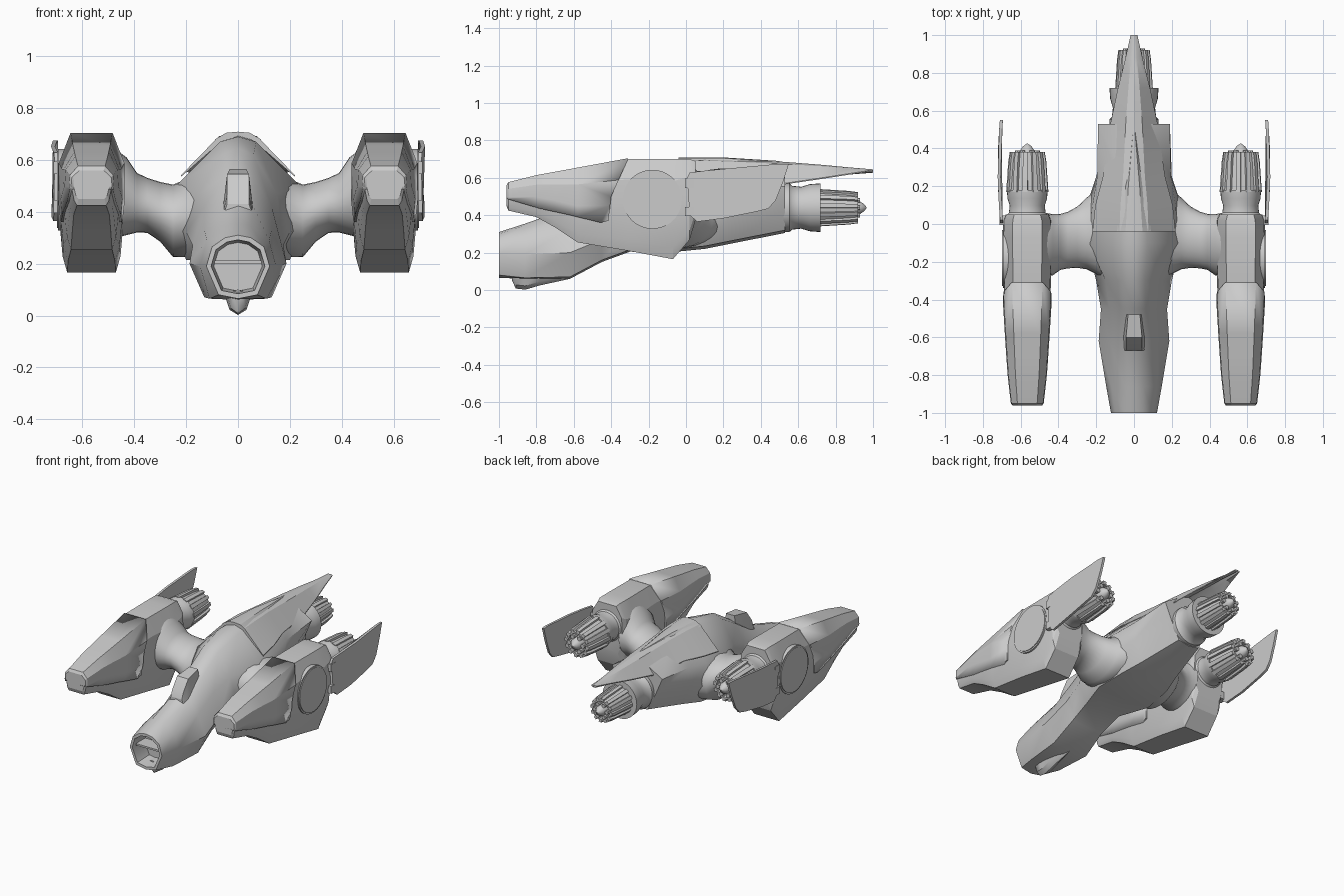
import bpy, bmesh, math
from mathutils import Vector

if "Cube" in bpy.data.objects:
    bpy.data.objects.remove(bpy.data.objects["Cube"])

grey = bpy.data.materials.new("hull_grey")
grey.diffuse_color = (0.6, 0.6, 0.6, 1)
grey.use_nodes = True
grey.node_tree.nodes["Principled BSDF"].inputs["Base Color"].default_value = grey.diffuse_color


def finish(name, bm, angle=35):
    bmesh.ops.recalc_face_normals(bm, faces=bm.faces)
    me = bpy.data.meshes.new(name)
    bm.to_mesh(me)
    bm.free()
    ob = bpy.data.objects.new(name, me)
    bpy.context.collection.objects.link(ob)
    me.materials.append(grey)
    bpy.ops.object.select_all(action='DESELECT')
    ob.select_set(True)
    bpy.context.view_layer.objects.active = ob
    bpy.ops.object.shade_smooth_by_angle(angle=math.radians(angle))
    return ob


def loft(name, rings, angle=35):
    """Skin a list of closed rings and cap both ends."""
    bm = bmesh.new()
    vs = [[bm.verts.new(p) for p in r] for r in rings]
    n = len(rings[0])
    for a, b in zip(vs, vs[1:]):
        for i in range(n):
            j = (i + 1) % n
            bm.faces.new((a[i], a[j], b[j], b[i]))
    bm.faces.new(vs[0])
    bm.faces.new(vs[-1])
    return finish(name, bm, angle)


def mirror_ring(y, half, cx=0):
    """Closed ring at y from a right-half outline listed bottom to top."""
    left = [(-x, z) for x, z in reversed(half) if x > 1e-6]
    return [(cx + x, y, z) for x, z in half + left]


def circle(y, r, cx, cz, n=32):
    return [(cx + r * math.cos(2 * math.pi * i / n), y, cz + r * math.sin(2 * math.pi * i / n))
            for i in range(n)]


def slab(name, profile, x0, x1, bend=lambda y: 0):
    """Plate with a (y, z) outline between x0 and x1."""
    return loft(name, [[(x + bend(y), y, z) for y, z in profile] for x in (x0, x1)])


# Fuselage: y, half widths (low, mid, shoulder, top), heights bottom to top
body = [
    (-1.00, (.075, .122, .10, .05), (.065, .08, .19, .265, .30, .31)),
    (-.86, (.11, .147, .12, .05), (.06, .065, .19, .29, .345, .355)),
    (-.62, (.13, .187, .13, .06), (.06, .07, .20, .33, .42, .44)),
    (-.45, (.12, .175, .13, .06), (.15, .16, .27, .42, .53, .55)),
    (-.30, (.13, .20, .15, .06), (.205, .215, .32, .47, .62, .645)),
    (-.10, (.20, .25, .24, .07), (.20, .215, .34, .50, .67, .69)),
    (.10, (.18, .25, .22, .06), (.22, .235, .36, .51, .675, .70)),
    (.25, (.14, .20, .195, .05), (.25, .265, .40, .53, .665, .69)),
    (.53, (.08, .14, .19, .05), (.305, .32, .44, .555, .64, .66)),
]
rings = []
for y, (a, b, c, d), z in body:
    rings.append(mirror_ring(y, list(zip((0, a, b, c, d, 0), z))))
# hollow nose opening
nose = [(x * .85, y, .19 + (z - .19) * .85) for x, y, z in rings[0]]
deep = [(x * .9, y + .12, .19 + (z - .19) * .9) for x, y, z in nose]
loft("fuselage", [deep, nose] + rings, 40)

# Chin fairing under the nose
loft("chin_fairing", [mirror_ring(y, [(0, zb), (w * .6, zb + .02), (w, .09), (0, .1)])
                      for y, w, zb in ((-.93, .03, .05), (-.91, .045, .008), (-.86, .055, .002),
                                       (-.78, .05, .025), (-.62, .02, .06))])

# Canopy block and its frame
loft("canopy", [mirror_ring(y, [(w, zb), (w * .7, zt)]) for y, w, zb, zt in
                ((-.67, .06, .38, .43), (-.655, .06, .38, .47), (-.60, .06, .40, .545),
                 (-.48, .045, .48, .565))], 20)
slab("nose_floor", [(-.98, .20), (-.98, .212), (-.88, .212), (-.88, .20)], -.09, .09)

# Roof shell running back into the tail spike
spike = [(-.04, .22, .535, .705), (.10, .205, .55, .708), (.25, .165, .565, .70),
         (.53, .125, .565, .685), (.72, .085, .593, .670), (.88, .045, .618, .655),
         (1.0, .018, .636, .645)]
loft("tail_spike", [mirror_ring(y, [(0, zr - t), (w * .35, zr - .015 - t), (w, ze),
                                    (w, ze + .006), (w * .35, zr - .1 * (zr - ze)), (0, zr)])
                    for y, w, ze, zr in spike for t in [min(.03, (zr - ze) * .3)]], 25)
# Raised ridge on the roof
loft("roof_ridge", [mirror_ring(y, [(0, zt - .04), (w, zt - .03), (w * .5, zt - .004), (0, zt)])
                    for y, w, zt in ((-.04, .09, .709), (.2, .06, .709), (.5, .008, .69))], 25)


def engine(name, cx, cz, y0, y1, y2, tip, rc, rn):
    """Collar, ribbed nozzle and centre plug along +y."""
    d = y1 - y0
    loft(name + "_collar", [circle(y0 + d * f, rc * r, cx, cz) for f, r in
                            ((-.3, .9), (0, 1), (.12, 1), (.2, .9), (.45, .86), (.7, .97),
                             (1, 1), (1, .7))])

    def gear(y, r, depth):
        pts = []
        for i in range(12):
            for f, k in ((0, 1), (.45, 1), (.5, depth), (.95, depth)):
                a = 2 * math.pi * (i + f) / 12
                pts.append((cx + r * k * math.cos(a), y, cz + r * k * math.sin(a)))
        return pts
    e = y2 - y1
    loft(name + "_nozzle", [gear(y1 - .01, rn, .9), gear(y1 + e * .75, rn * .9, .86),
                            gear(y2, rn * .83, .84), gear(y2, rn * .62, .95),
                            gear(y2 - .05, rn * .55, .97)], 30)
    loft(name + "_plug", [circle(y, r, cx, cz, 16) for y, r in
                          ((y2 - .06, rn * .4), (y2 + .2 * (tip - y2), rn * .34),
                           (y2 + .7 * (tip - y2), rn * .2), (tip, rn * .03))])
    # petals round the plug
    for i in range(6):
        a = math.pi * i / 3
        px, pz = cx + rn * .46 * math.cos(a), cz + rn * .46 * math.sin(a)
        loft(name + "_petal", [circle(y2 - .06, rn * .13, px, pz, 8),
                               circle(y2 + .01, rn * .13, px, pz, 8)])


engine("main_engine", 0, .44, .53, .72, .92, .965, .13, .10)

# Nacelle sections: y, bottom, top, half width
nacelle = [(-.96, .45, .555, .07), (-.95, .425, .572, .078), (-.80, .39, .61, .095),
           (-.70, .335, .628, .102), (-.58, .255, .65, .11), (-.31, .21, .70, .126),
           (-.07, .165, .70, .13), (.02, .27, .70, .128), (.05, .37, .69, .115)]


def nacelle_rings(cx, grow=0):
    out = []
    for y, zb, zt, w in nacelle:
        zb, zt, w = zb - grow, zt + grow * .5, w + grow
        h = zt - zb
        half = [(.72 * w, zb), (.86 * w, zb + .12 * h), (w, zt - .5 * h),
                (.96 * w, zt - .22 * h), (.6 * w, zt)]
        out.append(mirror_ring(y, half, cx))
    return out


for s, side in ((-1, "left"), (1, "right")):
    cx = .565 * s
    loft(side + "_nacelle", nacelle_rings(cx), 20)

    # Raised armour over the upper front of the nacelle
    armour = loft(side + "_nacelle_armour", nacelle_rings(cx, .009), 20)
    cut = slab("armour_cutter", [(-1.1, .9), (-1.1, .495), (-.96, .488), (-.78, .435), (-.64, .405),
                                 (-.455, .36), (-.415, .37), (-.40, .50), (-.31, .70), (-.31, .9)],
               cx - .3, cx + .3)
    mod = armour.modifiers.new("trim", 'BOOLEAN')
    mod.operation, mod.solver, mod.object = 'INTERSECT', 'EXACT', cut
    bpy.context.view_layer.objects.active = armour
    bpy.ops.object.modifier_apply(modifier=mod.name)
    bpy.data.objects.remove(cut)

    # Round side hatch with a rim
    for nm, r, x in (("hatch_rim", .158, .694), ("hatch", .148, .699)):
        slab(side + "_" + nm, [(-.18 + r * math.cos(i * math.pi / 20), .485 + r * math.sin(i * math.pi / 20))
                               for i in range(40)], .66 * s, x * s)

    # Flared pylon: x, centre y, centre z, radius y, radius z
    pylon = [(.10, -.03, .40, .29, .17), (.18, -.04, .38, .235, .155), (.25, -.05, .365, .19, .14),
             (.30, -.07, .40, .162, .115), (.35, -.085, .425, .15, .106), (.39, -.095, .435, .148, .115),
             (.43, -.11, .46, .162, .15), (.47, -.11, .47, .17, .17)]
    loft(side + "_pylon", [[(x * s, cy + ry * math.cos(a), cz + rz * math.sin(a))
                            for a in [2 * math.pi * i / 28 for i in range(28)]]
                           for x, cy, cz, ry, rz in pylon], 50)

    engine(side + "_engine", cx, .54, .03, .18, .38, .425, .108, .112)

    # Rear side fin, bowed outwards, with hinges
    fin = [(.02, .40), (.06, .365), (.20, .383), (.38, .42), (.44, .435), (.48, .48), (.52, .58),
           (.55, .675), (.50, .675), (.25, .652), (.10, .638), (.02, .628), (.005, .60)]
    slab(side + "_fin", fin, .692 * s, .708 * s,
         lambda y: s * .014 * math.sin(math.pi * max(0, min(1, y / .58))))
    for z in (.42, .57):
        slab(side + "_fin_hinge", [(-.005, z - .025), (.045, z - .025), (.045, z + .025), (-.005, z + .025)],
             .66 * s, .712 * s)
